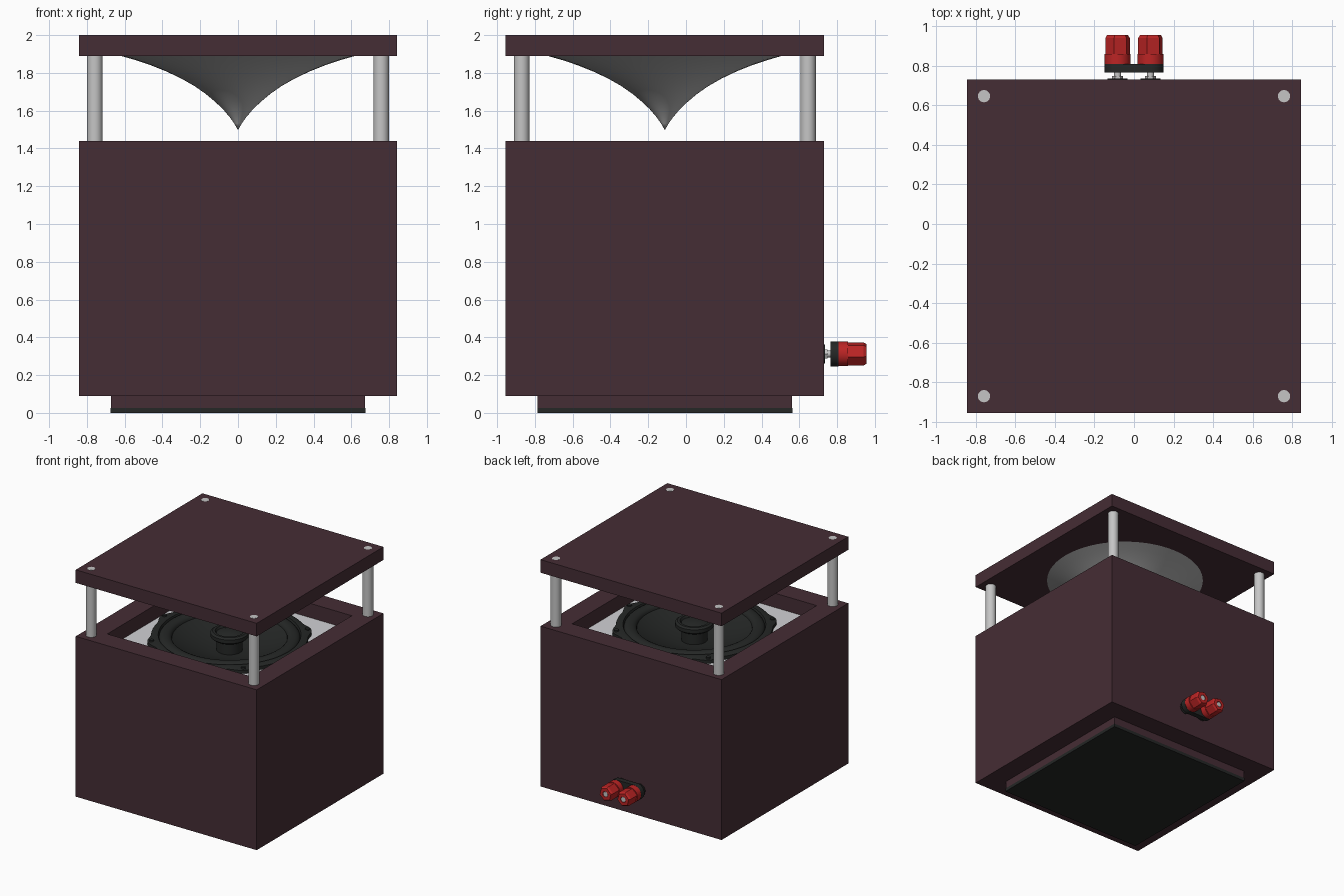
import bpy, bmesh, math
from mathutils import Vector

if "Cube" in bpy.data.objects:
    bpy.data.objects.remove(bpy.data.objects["Cube"])

CY = -0.112          # cabinet centre in y
R2 = math.sqrt(2)


def material(name, r, g, b):
    m = bpy.data.materials.new(name)
    m.diffuse_color = (r, g, b, 1)
    m.use_nodes = True
    m.node_tree.nodes["Principled BSDF"].inputs["Base Color"].default_value = m.diffuse_color
    return m


MAROON = material("maroon paint", 0.060, 0.026, 0.035)
METAL = material("brushed metal", 0.56, 0.56, 0.56)
CONE = material("reflector grey", 0.46, 0.46, 0.46)
PANEL = material("pale panel", 0.64, 0.64, 0.66)
BLACK = material("black plastic", 0.018, 0.020, 0.019)
RED = material("red plastic", 0.50, 0.018, 0.018)


def finish(name, bm, mat, smooth=True):
    bmesh.ops.remove_doubles(bm, verts=bm.verts, dist=1e-5)
    bmesh.ops.recalc_face_normals(bm, faces=bm.faces)
    mesh = bpy.data.meshes.new(name)
    bm.to_mesh(mesh)
    bm.free()
    mesh.materials.append(mat)
    ob = bpy.data.objects.new(name, mesh)
    bpy.context.collection.objects.link(ob)
    if smooth:
        bpy.ops.object.select_all(action='DESELECT')
        ob.select_set(True)
        bpy.context.view_layer.objects.active = ob
        bpy.ops.object.shade_smooth_by_angle(angle=math.radians(32))
    return ob


def lathe(name, profile, mat, loc=(0, CY, 0), n=48, turn=0.0, to_back=False, radius=None):
    """Revolve (r, z) points; radius(angle, r) may reshape the outline."""
    bm = bmesh.new()
    rings = []
    for r, z in profile:
        ring = []
        for i in range(n):
            a = turn + 2 * math.pi * i / n
            q = radius(a, r) if radius else r
            x, y = q * math.cos(a), q * math.sin(a)
            p = Vector((x, z, -y)) if to_back else Vector((x, y, z))
            ring.append(bm.verts.new(p + Vector(loc)))
        rings.append(ring)
    for lo, hi in zip(rings, rings[1:]):
        for i in range(n):
            j = (i + 1) % n
            bm.faces.new((lo[i], lo[j], hi[j], hi[i]))
    return finish(name, bm, mat, n > 8)


def square(name, profile, mat):
    """Four-sided lathe: profile gives half-widths instead of radii."""
    return lathe(name, [(h * R2, z) for h, z in profile], mat, n=4, turn=math.pi / 4)


def rod(name, r, z0, z1, mat, loc=(0, CY, 0), n=32, **kw):
    return lathe(name, [(0, z0), (r, z0), (r, z1), (0, z1)], mat, loc, n, **kw)


# Cabinet: open-topped box, plinth, foot pad and lid
square("cabinet", [(0, .09), (.843, .09), (.843, 1.44), (.67, 1.44), (.67, .26), (0, .26)], MAROON)
square("plinth", [(0, .027), (.673, .027), (.673, .09), (0, .09)], MAROON)
square("foot_pad", [(0, 0), (.675, 0), (.675, .027), (0, .027)], BLACK)
square("lid", [(0, 1.89), (.843, 1.89), (.843, 2), (0, 2)], MAROON)

# Corner posts and their flush ends in the lid
for sx in (-1, 1):
    for sy in (-1, 1):
        loc = (sx * .758, CY + sy * .758, 0)
        rod("post", .041, 1.44, 1.89, METAL, loc)
        rod("post_end", .031, 1.996, 2.0015, METAL, loc)

# Pointed sound reflector hanging below the lid
lathe("reflector", [(0, 1.497), (.02, 1.532), (.045, 1.567), (.08, 1.608), (.12, 1.646),
                    (.17, 1.688), (.23, 1.730), (.30, 1.770), (.38, 1.808), (.46, 1.840),
                    (.54, 1.867), (.62, 1.890), (0, 1.890)], CONE, n=64)


# Baffle: square panel with a round hole
def square_outside(a, r):
    return r / max(abs(math.cos(a)), abs(math.sin(a))) if r > .6 else r


lathe("baffle", [(.56, 1.29), (.67, 1.29), (.67, 1.32), (.56, 1.32), (.56, 1.29)],
      PANEL, n=64, radius=square_outside)


# Driver frame with eight screw lugs
def lugs(a, r):
    return r + .035 * max(0, math.cos(8 * a)) ** 1.5 if r > .59 else r


lathe("driver_frame", [(.54, 1.32), (.60, 1.32), (.60, 1.348), (.575, 1.358), (.545, 1.358),
                       (.535, 1.33), (.54, 1.32)], BLACK, n=128, radius=lugs)
for i in range(8):
    a = i * math.pi / 4
    rod("frame_screw", .018, 1.345, 1.364, BLACK,
        (.603 * math.cos(a), CY + .603 * math.sin(a), 0), 16)

# Rolled surround, then the cone sinking to the centre
roll = [(.49 + .05 * math.cos(t * math.pi / 8), 1.33 + .035 * math.sin(t * math.pi / 8))
        for t in range(9)]
lathe("surround", roll, BLACK, n=64)
lathe("driver_cone", [(.44, 1.33), (.42, 1.32), (.34, 1.285), (.24, 1.255), (.15, 1.235), (0, 1.23)],
      BLACK, n=64)

# Central stalk with a wider tweeter head
rod("tweeter_stalk", .10, 1.23, 1.34, BLACK)
lathe("tweeter_head", [(0, 1.335), (.13, 1.335), (.147, 1.35), (.147, 1.38), (.13, 1.392),
                       (.11, 1.392), (.10, 1.375), (.06, 1.388), (0, 1.395)], BLACK)

# Rear terminals: rounded plate carrying two red binding posts
TZ, TX = .312, .083
bm = bmesh.new()
outline = []
for k in range(2):
    for i in range(17):
        a = math.pi * (k + i / 16) - math.pi / 2
        outline.append(((TX if k == 0 else -TX) + .066 * math.cos(a), TZ + .066 * math.sin(a)))
face = bm.faces.new([bm.verts.new((x, .765, z)) for x, z in outline])
ext = bmesh.ops.extrude_face_region(bm, geom=[face])
moved = [v for v in ext["geom"] if isinstance(v, bmesh.types.BMVert)]
bmesh.ops.translate(bm, verts=moved, vec=(0, .043, 0))
finish("terminal_plate", bm, BLACK)

for sx in (-1, 1):
    at = (sx * TX, 0, TZ)
    rod("terminal_washer", .05, .728, .736, BLACK, at, to_back=True)
    rod("terminal_nut", .028, .736, .748, METAL, at, 6, to_back=True)
    rod("terminal_shaft", .018, .73, .77, METAL, at, 24, to_back=True)
    rod("terminal_collar", .065, .806, .858, RED, at, to_back=True)
    lathe("terminal_knob", [(0, .858), (.064, .858), (.064, .940), (.054, .955), (.026, .955),
                            (.026, .93), (0, .93)], RED, at, 6, turn=.25, to_back=True)
    rod("terminal_core", .021, .92, .953, METAL, at, 20, to_back=True)
